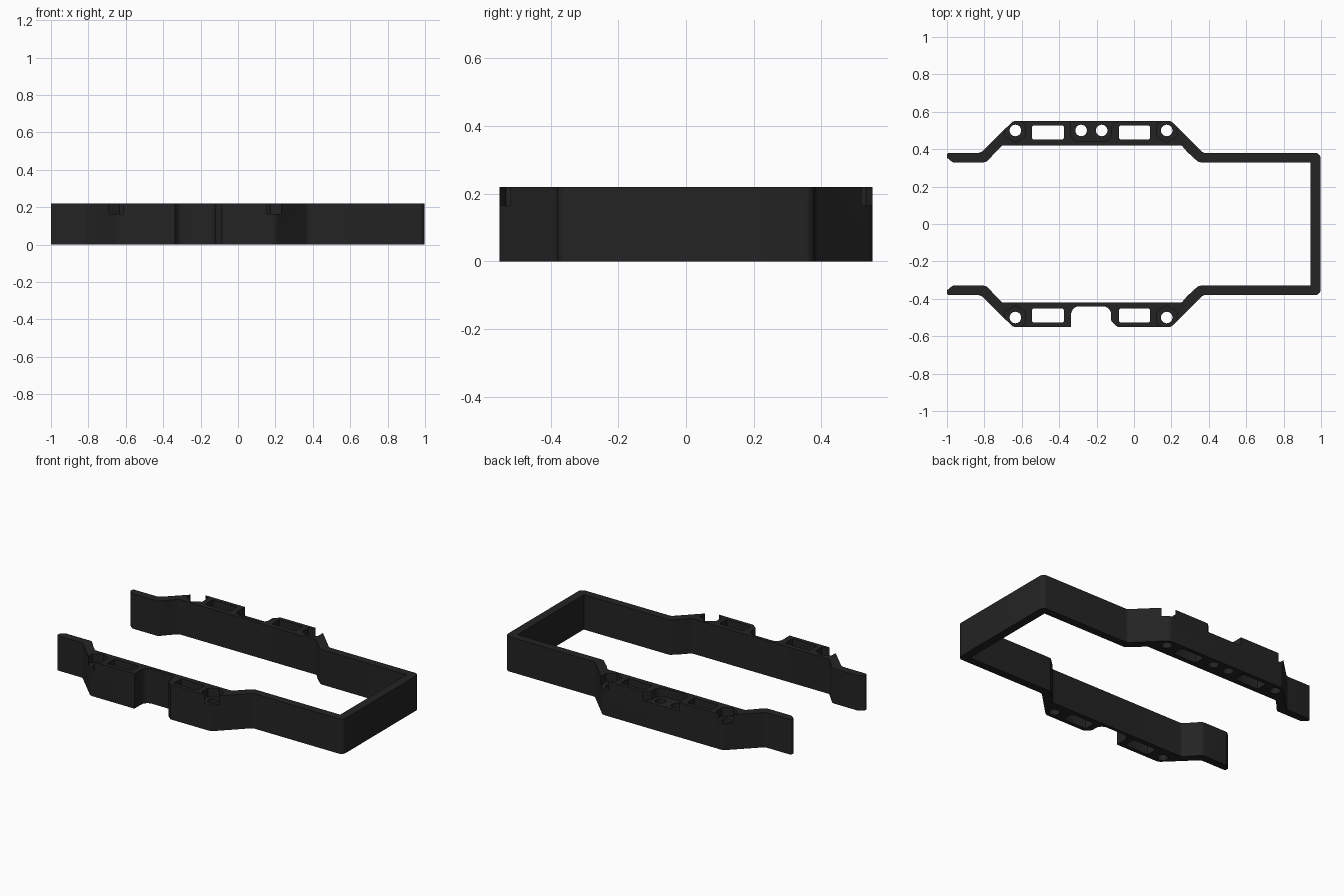
import bpy, bmesh, math
from mathutils import Vector

if "Cube" in bpy.data.objects:
    bpy.data.objects.remove(bpy.data.objects["Cube"])

H = 0.22       # rail height
RECESS = 0.055  # depth of nut pockets below the top

dark = bpy.data.materials.new("charcoal plastic")
dark.diffuse_color = (0.017, 0.017, 0.017, 1)
dark.use_nodes = True
dark.node_tree.nodes["Principled BSDF"].inputs["Base Color"].default_value = dark.diffuse_color


def rounded(points, steps=5):
    """Fillet each (x, y, radius) corner of a closed outline."""
    out = []
    n = len(points)
    for i, (x, y, r) in enumerate(points):
        p = Vector((x, y))
        if r == 0:
            out.append(p)
            continue
        a = (Vector(points[i - 1][:2]) - p).normalized()
        b = (Vector(points[(i + 1) % n][:2]) - p).normalized()
        half = a.angle(b) / 2
        t = r / math.tan(half)
        start, end = p + a * t, p + b * t
        centre = p + (a + b).normalized() * (r / math.sin(half))
        u, v = start - centre, end - centre
        sweep = u.angle(v)
        for k in range(steps + 1):
            f = k / steps
            w = (u * math.sin((1 - f) * sweep) + v * math.sin(f * sweep)) / math.sin(sweep)
            out.append(centre + w)
    return out


def prism(name, outline, z0, z1):
    """Extrude a flat outline between two heights."""
    bm = bmesh.new()
    face = bm.faces.new([bm.verts.new((p[0], p[1], z0)) for p in outline])
    top = bmesh.ops.extrude_face_region(bm, geom=[face])["geom"]
    bmesh.ops.translate(bm, vec=(0, 0, z1 - z0),
                        verts=[g for g in top if isinstance(g, bmesh.types.BMVert)])
    bmesh.ops.recalc_face_normals(bm, faces=bm.faces)
    mesh = bpy.data.meshes.new(name)
    bm.to_mesh(mesh)
    bm.free()
    mesh.materials.append(dark)
    ob = bpy.data.objects.new(name, mesh)
    bpy.context.collection.objects.link(ob)
    return ob


def ring(x, y, r, n, turn=0):
    return [(x + r * math.cos(turn + math.tau * k / n),
             y + r * math.sin(turn + math.tau * k / n)) for k in range(n)]


# U-shaped frame: half outline of the outer and inner walls, mirrored in y
outer = [(-1, 0.38, 0.012), (-0.82, 0.38, 0.04), (-0.645, 0.552, 0.04),
         (0.197, 0.552, 0.04), (0.37, 0.38, 0.03), (0.998, 0.38, 0.03)]
inner = [(0.945, 0.33, 0), (0.345, 0.33, 0.03), (0.285, 0.385, 0.02), (0.255, 0.42, 0.02),
         (-0.705, 0.42, 0.02), (-0.735, 0.39, 0.02), (-0.79, 0.33, 0.03),
         (-0.97, 0.33, 0.01), (-1, 0.355, 0.005)]


def flip(pts):
    return [(x, -y, r) for x, y, r in reversed(pts)]


frame = prism("bumper_frame", rounded(outer + flip(outer) + flip(inner) + inner), 0, H)

cutters = []


def cut(name, outline, z0=-0.1):
    ob = prism(name, outline, z0, H + 0.1)
    ob.hide_render = True
    cutters.append(ob)


# Rectangular windows, bolt holes and hexagonal nut pockets on both sides
for side, label in ((1, "back"), (-1, "front")):
    for x0, x1 in ((-0.545, -0.375), (-0.08, 0.085)):
        y0, y1 = side * 0.452, side * 0.527
        cut(label + "_window", rounded([(x0, y0, .008), (x1, y0, .008),
                                        (x1, y1, .008), (x0, y1, .008)], 2))
    for x in (-0.634, 0.175):
        cut(label + "_bolt_hole", ring(x, side * 0.5, 0.031, 24))
        cut(label + "_nut_pocket", ring(x, side * 0.5, 0.0635, 6, math.pi / 2), H - RECESS)

# Central opening: full height in front, shallow pocket with two holes behind
bay = [(-0.337, 0.6, 0), (-0.337, 0.44, 0.045), (-0.122, 0.44, 0.045),
       (-0.122, 0.52, 0.02), (-0.085, 0.553, 0), (-0.085, 0.6, 0)]
cut("front_bay", rounded(flip(bay)))
cut("back_pocket", rounded(bay), H - RECESS)
for x in (-0.283, -0.173):
    cut("middle_bolt_hole", ring(x, 0.5, 0.031, 24))

# Cut everything out of the frame
for c in cutters:
    m = frame.modifiers.new(c.name, "BOOLEAN")
    m.operation = "DIFFERENCE"
    m.solver = "EXACT"
    m.object = c
bpy.context.view_layer.update()
deps = bpy.context.evaluated_depsgraph_get()
result = bpy.data.meshes.new_from_object(frame.evaluated_get(deps))
frame.modifiers.clear()
frame.data = result
for c in cutters:
    bpy.data.objects.remove(c)

# Smooth the rounded corners, keep the edges sharp
bpy.context.view_layer.objects.active = frame
frame.select_set(True)
bpy.ops.object.shade_smooth_by_angle(angle=math.radians(30))
